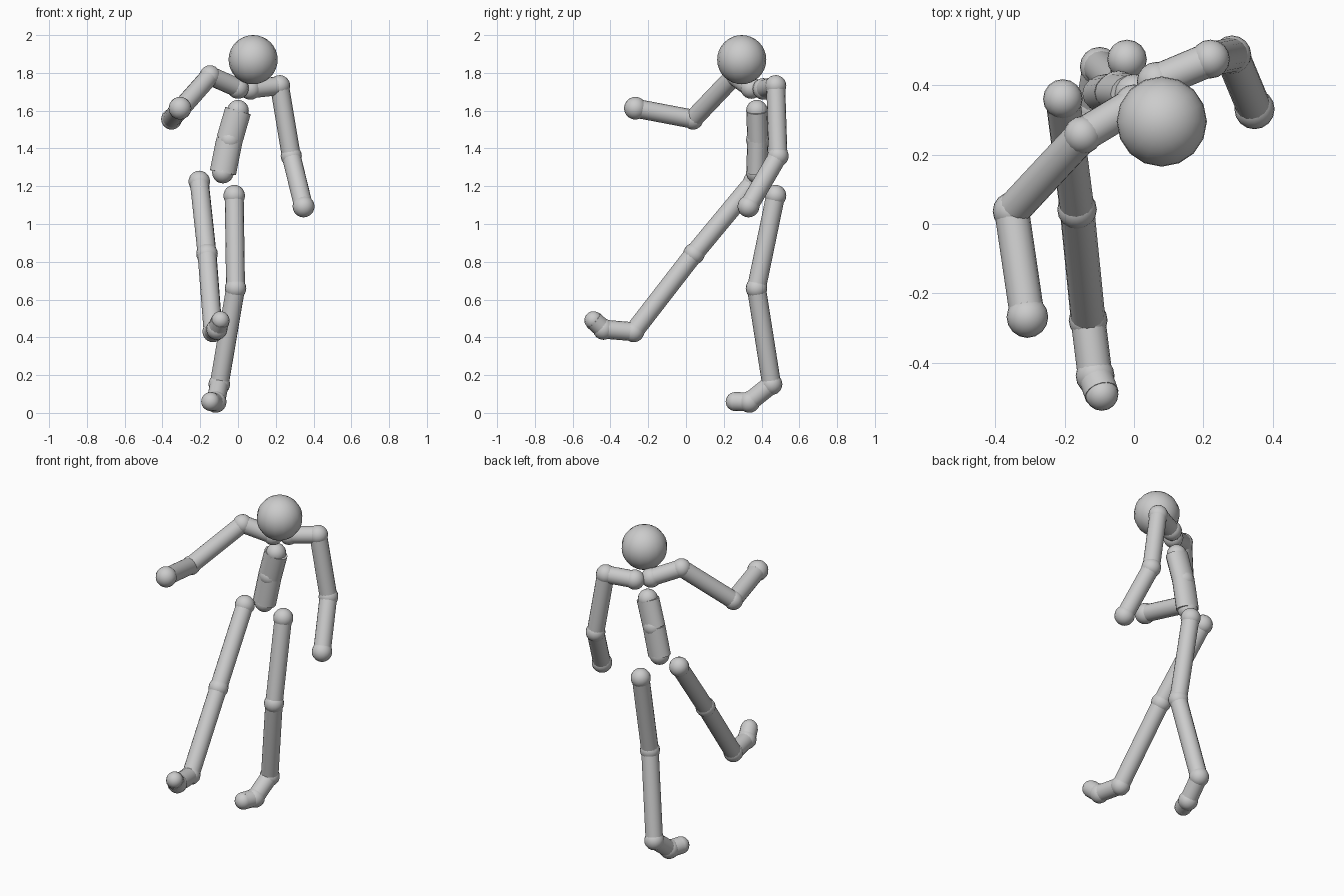
import bpy
from mathutils import Vector, Matrix

if "Cube" in bpy.data.objects:
    bpy.data.objects.remove(bpy.data.objects["Cube"])

grey = bpy.data.materials.new("plain grey")
grey.diffuse_color = (0.6, 0.6, 0.6, 1)
grey.use_nodes = True
grey.node_tree.nodes["Principled BSDF"].inputs["Base Color"].default_value = grey.diffuse_color


def finish(obj, name):
    obj.name = name
    obj.data.materials.append(grey)
    bpy.ops.object.shade_smooth_by_angle()


def ball(name, centre, radius, segments=16, rings=12):
    bpy.ops.mesh.primitive_uv_sphere_add(segments=segments, ring_count=rings,
                                         radius=radius, location=centre)
    finish(bpy.context.object, name)


def bone(name, a, b, rx=0.05, ry=0.05):
    """Cylinder from a to b; rx is the sideways radius, ry the depth."""
    a, b = Vector(a), Vector(b)
    axis = (b - a).normalized()
    depth = axis.cross(Vector((1, 0, 0))).normalized()
    side = depth.cross(axis)
    bpy.ops.mesh.primitive_cylinder_add(vertices=16, radius=1, depth=(b - a).length)
    obj = bpy.context.object
    rot = Matrix((side, depth, axis)).transposed().to_4x4()
    if rot.determinant() < 0:
        rot = rot @ Matrix.Scale(-1, 4, (1, 0, 0))
    obj.data.transform(Matrix.Translation((a + b) / 2) @ rot @ Matrix.Diagonal((rx, ry, 1, 1)))
    finish(obj, name)


def chain(prefix, parts, joints, rx=0.05, ry=0.05):
    """Ball joints (name, position, radius) linked by cylinders."""
    for name, pos, r in joints:
        ball(f"{prefix}_{name}", pos, r)
    for part, j0, j1 in zip(parts, joints, joints[1:]):
        bone(f"{prefix}_{part}", j0[1], j1[1], rx, ry)


# Head
ball("head", (0.08, 0.295, 1.87), 0.13, 16, 16)

# Torso, wider than deep
chain("torso", ("chest", "waist"), [
    ("top_joint", (0.0, 0.375, 1.60), 0.057),
    ("middle_joint", (-0.045, 0.38, 1.445), 0.062),
    ("bottom_joint", (-0.08, 0.375, 1.272), 0.057)], 0.07, 0.056)

# Arms
arm = ("collar", "upper_arm", "forearm")
chain("right", arm, [
    ("collar_joint", (0.0, 0.345, 1.72), 0.057),
    ("shoulder", (-0.148, 0.256, 1.785), 0.055),
    ("elbow", (-0.352, 0.037, 1.555), 0.055),
    ("hand", (-0.307, -0.268, 1.613), 0.06)])
chain("left", arm, [
    ("collar_joint", (0.065, 0.41, 1.715), 0.057),
    ("shoulder", (0.22, 0.475, 1.732), 0.056),
    ("elbow", (0.282, 0.487, 1.36), 0.056),
    ("hand", (0.347, 0.331, 1.093), 0.058)])

# Legs
leg = ("thigh", "shin", "foot", "toes")
chain("right", leg, [
    ("hip", (-0.205, 0.36, 1.225), 0.057),
    ("knee", (-0.164, 0.042, 0.842), 0.057),
    ("ankle", (-0.132, -0.277, 0.43), 0.056),
    ("foot_joint", (-0.112, -0.437, 0.443), 0.056),
    ("toe_tip", (-0.093, -0.49, 0.49), 0.048)])
chain("left", leg, [
    ("hip", (-0.02, 0.474, 1.15), 0.057),
    ("knee", (-0.013, 0.373, 0.66), 0.057),
    ("ankle", (-0.099, 0.453, 0.152), 0.057),
    ("foot_joint", (-0.118, 0.335, 0.058), 0.057),
    ("toe_tip", (-0.145, 0.26, 0.06), 0.05)])
